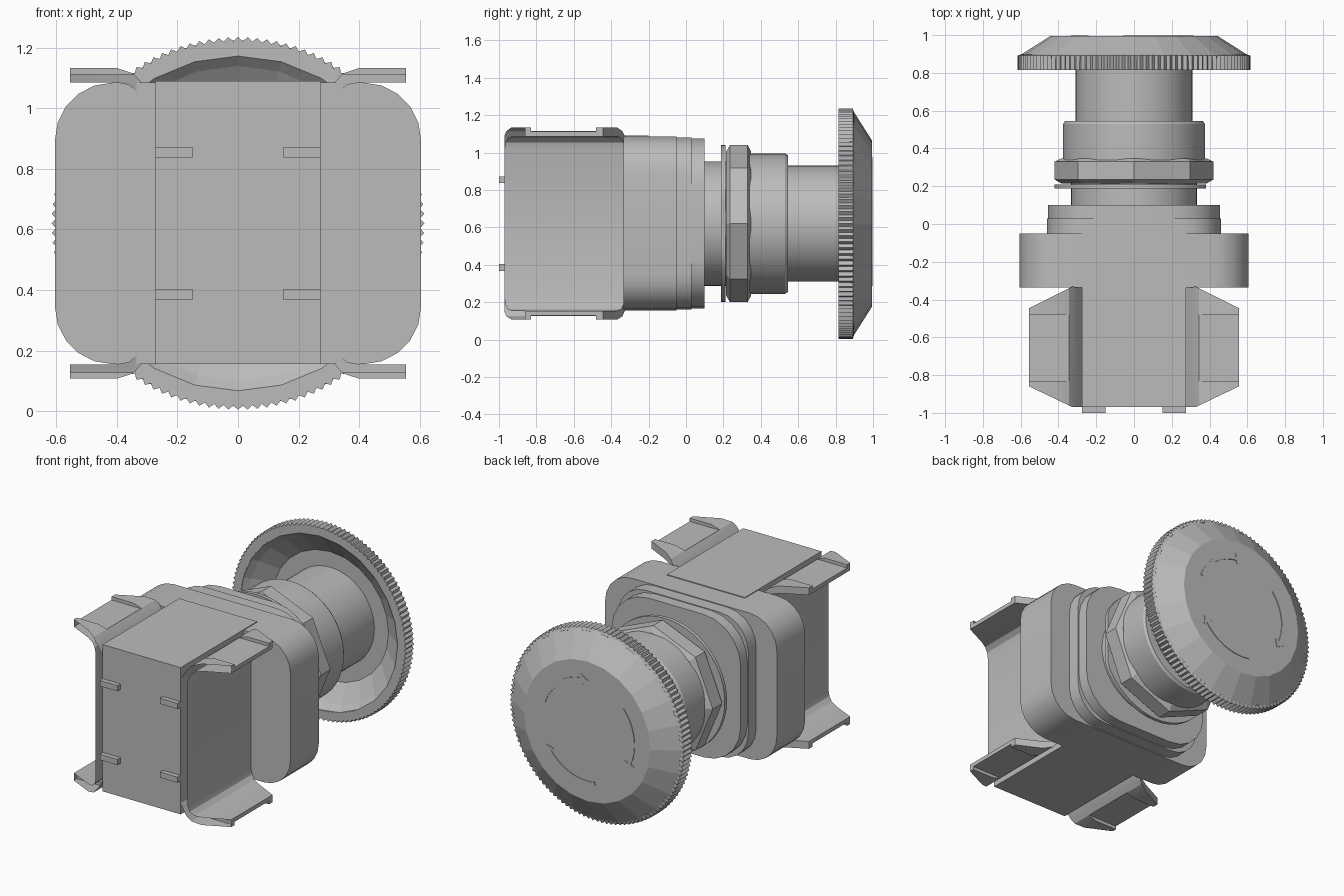
import bpy, bmesh, math
from mathutils import Vector

AXIS_Z = 0.62

old = bpy.data.objects.get("Cube")
if old:
    bpy.data.objects.remove(old, do_unlink=True)

grey = bpy.data.materials.new("plain grey")
grey.use_nodes = True
grey.diffuse_color = (0.5, 0.5, 0.5, 1)
grey.node_tree.nodes["Principled BSDF"].inputs["Base Color"].default_value = (0.5, 0.5, 0.5, 1)


def finish(name, bm, smooth=True):
    bmesh.ops.recalc_face_normals(bm, faces=bm.faces)
    mesh = bpy.data.meshes.new(name)
    bm.to_mesh(mesh)
    bm.free()
    mesh.materials.append(grey)
    ob = bpy.data.objects.new(name, mesh)
    bpy.context.collection.objects.link(ob)
    if smooth:
        bpy.ops.object.select_all(action="DESELECT")
        bpy.context.view_layer.objects.active = ob
        ob.select_set(True)
        bpy.ops.object.shade_smooth_by_angle(angle=math.radians(28))
    return ob


def add_prism(bm, outline, y0, y1):
    """Extrude an (x, z) outline along y."""
    rings = [[bm.verts.new((x, y, z)) for x, z in outline] for y in (y0, y1)]
    n = len(outline)
    for i in range(n):
        j = (i + 1) % n
        bm.faces.new((rings[0][i], rings[0][j], rings[1][j], rings[1][i]))
    for ring in rings:
        bm.faces.new(ring)


def prism(name, outline, y0, y1, smooth=True):
    bm = bmesh.new()
    add_prism(bm, outline, y0, y1)
    return finish(name, bm, smooth)


def rect(x0, x1, z0, z1):
    return [(x0, z0), (x1, z0), (x1, z1), (x0, z1)]


def rounded(hx, hz, r, steps=5):
    pts = []
    for q, (sx, sz) in enumerate([(1, 1), (-1, 1), (-1, -1), (1, -1)]):
        for i in range(steps + 1):
            a = math.pi / 2 * (q + i / steps)
            pts.append((sx * (hx - r) + r * math.cos(a),
                        AXIS_Z + sz * (hz - r) + r * math.sin(a)))
    return pts


def lathe(name, profile, n=48, smooth=True, closed=False, tooth=0):
    """Revolve (radius, y) points; tooth lowers every second outer point."""
    bm = bmesh.new()
    rings = []
    for r, y in profile:
        ring = []
        for i in range(n):
            a = 2 * math.pi * i / n
            rr = r - tooth * (i % 2) if r > 0.6 else r
            ring.append(bm.verts.new((rr * math.cos(a), y, AXIS_Z + rr * math.sin(a))))
        rings.append(ring)
    for k in range(len(rings) - (0 if closed else 1)):
        a, b = rings[k], rings[(k + 1) % len(rings)]
        for i in range(n):
            j = (i + 1) % n
            bm.faces.new((a[i], a[j], b[j], b[i]))
    if not closed:
        bm.faces.new(rings[0])
        bm.faces.new(rings[-1])
    return finish(name, bm, smooth)


# Contact block and its small front tabs
prism("contact_block", rect(-0.275, 0.275, 0.155, 1.09), -0.97, -0.2, False)
bm = bmesh.new()
for x in (-0.212, 0.212):
    for z in (0.385, 0.855):
        add_prism(bm, rect(x - 0.062, x + 0.062, z - 0.018, z + 0.018), -1.0, -0.965)
finish("front_tabs", bm, False)

# Rounded housing and stacked mounting plates
prism("housing", rounded(0.605, 0.465, 0.19), -0.335, -0.05)
prism("mounting_plate", rounded(0.46, 0.46, 0.2), -0.06, 0.03)
prism("gasket_plate", rounded(0.455, 0.455, 0.26), 0.025, 0.1)

# Side clips: a wall flaring outward at both ends
upper = [(0.325, 1.02), (0.335, 1.055), (0.36, 1.078), (0.405, 1.086), (0.555, 1.086),
         (0.555, 1.133), (0.4, 1.133), (0.345, 1.115), (0.305, 1.07), (0.276, 1.015)]
lower = [(x, 2 * AXIS_Z - z) for x, z in reversed(upper)]
bm = bmesh.new()
add_prism(bm, upper + [(0.265, 1.0), (0.265, 0.24)] + lower, -0.97, -0.33)
for y_wall, y_tip in ((-0.97, -0.86), (-0.33, -0.445)):
    a, b = Vector((0.325, y_wall, 0)), Vector((0.555, y_tip, 0))
    normal = (b - a).cross(Vector((0, 0, 1)))
    if normal.x < 0:
        normal.negate()
    cut = bmesh.ops.bisect_plane(bm, geom=bm.verts[:] + bm.edges[:] + bm.faces[:],
                                 plane_co=a, plane_no=normal, clear_outer=True)
    edges = [e for e in cut["geom_cut"] if isinstance(e, bmesh.types.BMEdge)]
    bmesh.ops.holes_fill(bm, edges=edges, sides=0)
clip = finish("side_clips", bm)

# Shallow pockets in the clip wings
bm = bmesh.new()
for z0, z1 in ((1.112, 1.2), (0.04, 0.128)):
    add_prism(bm, rect(0.345, 0.6, z0, z1), -0.83, -0.48)
cutter = finish("pocket_cutter", bm, False)
cutter.hide_render = True
cutter.hide_set(True)
cutter.display_type = "WIRE"
pocket = clip.modifiers.new("pockets", "BOOLEAN")
pocket.operation = "DIFFERENCE"
pocket.solver = "EXACT"
pocket.object = cutter
clip.modifiers.new("mirror", "MIRROR").use_axis[0] = True

# Threaded neck, flat-sided washer, chamfered nut
lathe("neck", [(0.333, 0.09), (0.333, 0.35)])
circle = [2 * math.pi * i / 48 for i in range(48)]
prism("washer", [(max(-0.42, min(0.38, 0.42 * math.cos(a))), AXIS_Z + 0.42 * math.sin(a))
                 for a in circle], 0.187, 0.21)
lathe("nut", [(0.385, 0.215), (0.42, 0.235), (0.42, 0.33), (0.385, 0.348)], 8, False)

# Sleeve and stem
lathe("sleeve", [(0.375, 0.34), (0.375, 0.53), (0.365, 0.545), (0.3, 0.545)])
lathe("stem", [(0.31, 0.53), (0.31, 0.95)])

# Push cap: hollow dish behind, sloped edge, flat face, knurled rim
lathe("push_cap", [(0.3, 0.93), (0.41, 0.93), (0.52, 0.85), (0.553, 0.817),
                   (0.6, 0.817), (0.606, 0.892), (0.445, 0.994)], 24, False)
lathe("knurled_rim", [(0.553, 0.815), (0.616, 0.815), (0.616, 0.892), (0.59, 0.9), (0.553, 0.88)],
      240, False, closed=True, tooth=0.014)

# Thin turn arrows on the cap face
bm = bmesh.new()
for k in range(3):
    start = math.radians(120 * k + 20)
    sweep = [start + math.radians(7 * i) for i in range(10)]
    arc = [(0.335, a) for a in sweep] + [(0.36, sweep[-1]), (0.325, sweep[-1] + 0.14),
                                         (0.29, sweep[-1])]
    arc += [(0.315, a) for a in reversed(sweep)]
    add_prism(bm, [(r * math.cos(a), AXIS_Z + r * math.sin(a)) for r, a in arc], 0.991, 0.998)
finish("turn_arrows", bm, False)
